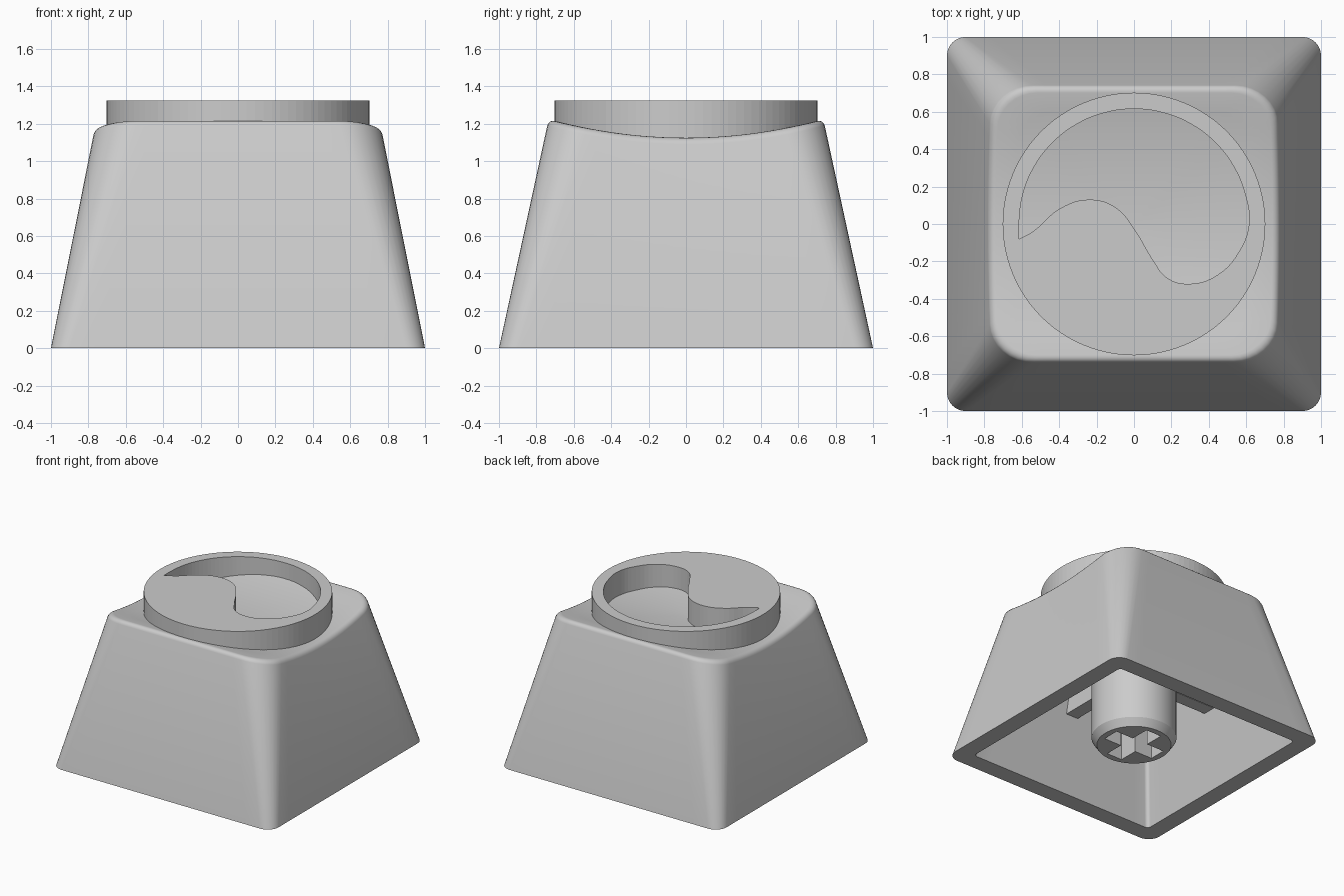
import bpy, bmesh, math

if "Cube" in bpy.data.objects:
    bpy.data.objects.remove(bpy.data.objects["Cube"])

mat = bpy.data.materials.new("light_grey")
mat.diffuse_color = (0.6, 0.6, 0.6, 1)
mat.use_nodes = True
mat.node_tree.nodes["Principled BSDF"].inputs["Base Color"].default_value = mat.diffuse_color


def add_object(name, bm):
    bmesh.ops.recalc_face_normals(bm, faces=bm.faces)
    me = bpy.data.meshes.new(name)
    bm.to_mesh(me)
    bm.free()
    ob = bpy.data.objects.new(name, me)
    bpy.context.collection.objects.link(ob)
    me.materials.append(mat)
    return ob


def activate(ob):
    bpy.ops.object.select_all(action='DESELECT')
    ob.select_set(True)
    bpy.context.view_layer.objects.active = ob


def loft(name, rings):
    """Skin a list of equal-length point rings and cap both ends."""
    bm = bmesh.new()
    loops = [[bm.verts.new(p) for p in ring] for ring in rings]
    n = len(loops[0])
    for a, b in zip(loops, loops[1:]):
        for i in range(n):
            j = (i + 1) % n
            bm.faces.new((a[i], a[j], b[j], b[i]))
    bm.faces.new(loops[0])
    bm.faces.new(loops[-1])
    return add_object(name, bm)


def box(name, size, centre):
    bm = bmesh.new()
    bmesh.ops.create_cube(bm, size=1)
    for v in bm.verts:
        v.co = [v.co[k] * size[k] + centre[k] for k in range(3)]
    return add_object(name, bm)


# Rounded rectangle with divided sides, so the top can follow the dish
def rounded(hx, hy, r, arc=8, side=14):
    corners = []
    for q in range(4):
        sx, sy = (1, -1, -1, 1)[q], (1, 1, -1, -1)[q]
        corners.append([(sx * (hx - r) + r * math.cos((q + k / arc) * math.pi / 2),
                         sy * (hy - r) + r * math.sin((q + k / arc) * math.pi / 2))
                        for k in range(arc + 1)])
    pts = []
    for q in range(4):
        pts += corners[q]
        (ax, ay), (bx, by) = corners[q][-1], corners[(q + 1) % 4][0]
        pts += [(ax + (bx - ax) * k / side, ay + (by - ay) * k / side) for k in range(1, side)]
    return pts


def dish(y):
    return 1.125 + 0.095 * (y / 0.72) ** 2


def wall_point(i, z, inset=0.0):
    return rounded(1 - 0.2 * z - inset, 1 - 0.217 * z - inset, 0.1 + 0.1 * z - inset * 0.5)[i]


def rim_ring(drop, inset):
    """Ring that sits a fixed drop below the dished top."""
    base = rounded(0.76 - inset, 0.74 - inset, 0.22 - inset * 0.5)
    ring = []
    for i, (x, y) in enumerate(base):
        px, py = wall_point(i, dish(y) - drop, inset)
        ring.append((px, py, dish(py) - drop))
    return ring


def flat_ring(hx, hy, r, z):
    return [(x, y, z) for x, y in rounded(hx, hy, r)]


# Hollow cap: cavity ceiling, cavity wall, bottom rim, outer wall, filleted edge, dished top
rings = [flat_ring(0.67, 0.65, 0.03, 0.95),
         flat_ring(0.856, 0.856, 0.03, 0),
         flat_ring(1, 1, 0.1, 0)]
for k in range(5):
    a = k / 4 * math.pi / 2
    rings.append(rim_ring(0.035 * (1 - math.sin(a)), 0.035 * (1 - math.cos(a))))
edge = rings[-1]
for s in (0.85, 0.7, 0.5, 0.3, 0.1, 0.01):
    rings.append([(x * s, y * s, dish(y * s)) for x, y, z in edge])
cap = loft("cap_shell", rings)
activate(cap)
bpy.ops.object.shade_smooth_by_angle(angle=math.radians(30))

# Raised round medallion with a plain wave-edged recess
TOP, BASE = 1.325, 1.08
cu = bpy.data.curves.new("medallion", 'CURVE')
cu.dimensions = '2D'
cu.fill_mode = 'BOTH'
cu.extrude = (TOP - BASE) / 2
outer = cu.splines.new('POLY')
outer.points.add(95)
for i, p in enumerate(outer.points):
    a = i * math.tau / 96
    p.co = (0.702 * math.cos(a), 0.702 * math.sin(a), 0, 1)
outer.use_cyclic_u = True

wave = [(-0.615, -0.08), (-0.54, -0.04), (-0.4, 0.08), (-0.25, 0.13), (-0.1, 0.09), (0.01, -0.04),
        (0.1, -0.19), (0.18, -0.29), (0.3, -0.32), (0.45, -0.27), (0.56, -0.15)]
wave += [(0.615 * math.cos(math.radians(a)), 0.615 * math.sin(math.radians(a)))
         for a in range(0, 181, 15)]
inner = cu.splines.new('BEZIER')
inner.bezier_points.add(len(wave) - 1)
for i, (p, (x, y)) in enumerate(zip(inner.bezier_points, wave)):
    p.co = (x, y, 0)
    p.handle_left_type = p.handle_right_type = 'VECTOR' if i == 0 else 'AUTO'
inner.use_cyclic_u = True
inner.resolution_u = 5
cu.materials.append(mat)
medallion = bpy.data.objects.new("medallion", cu)
medallion.location.z = (TOP + BASE) / 2
bpy.context.collection.objects.link(medallion)
activate(medallion)
bpy.ops.object.convert(target='MESH')
bpy.ops.object.shade_flat()


# Stem with a chamfered foot and a cross-shaped socket
def circle(r, z, n=64):
    return [(r * math.cos(i * math.tau / n), r * math.sin(i * math.tau / n), z) for i in range(n)]


stem = loft("stem", [circle(0.28, 0.03), circle(0.32, 0.09), circle(0.32, 1.0)])
for size in ((0.46, 0.14, 0.9), (0.14, 0.46, 0.9)):
    cutter = box("socket_cutter", size, (0, 0, 0))
    cutter.hide_render = True
    mod = stem.modifiers.new("socket", 'BOOLEAN')
    mod.object = cutter
    mod.operation = 'DIFFERENCE'
    mod.solver = 'EXACT'
    activate(stem)
    bpy.ops.object.modifier_apply(modifier=mod.name)
    bpy.data.objects.remove(cutter)
activate(stem)
bpy.ops.object.shade_smooth_by_angle(angle=math.radians(30))

# Four ribs bracing the stem against the cavity walls
for name, dx, dy in (("rib_right", 1, 0), ("rib_left", -1, 0), ("rib_back", 0, 1), ("rib_front", 0, -1)):
    length = 0.46
    box(name, (length if dx else 0.11, length if dy else 0.11, 0.38),
        (dx * 0.53, dy * 0.53, 0.79))
